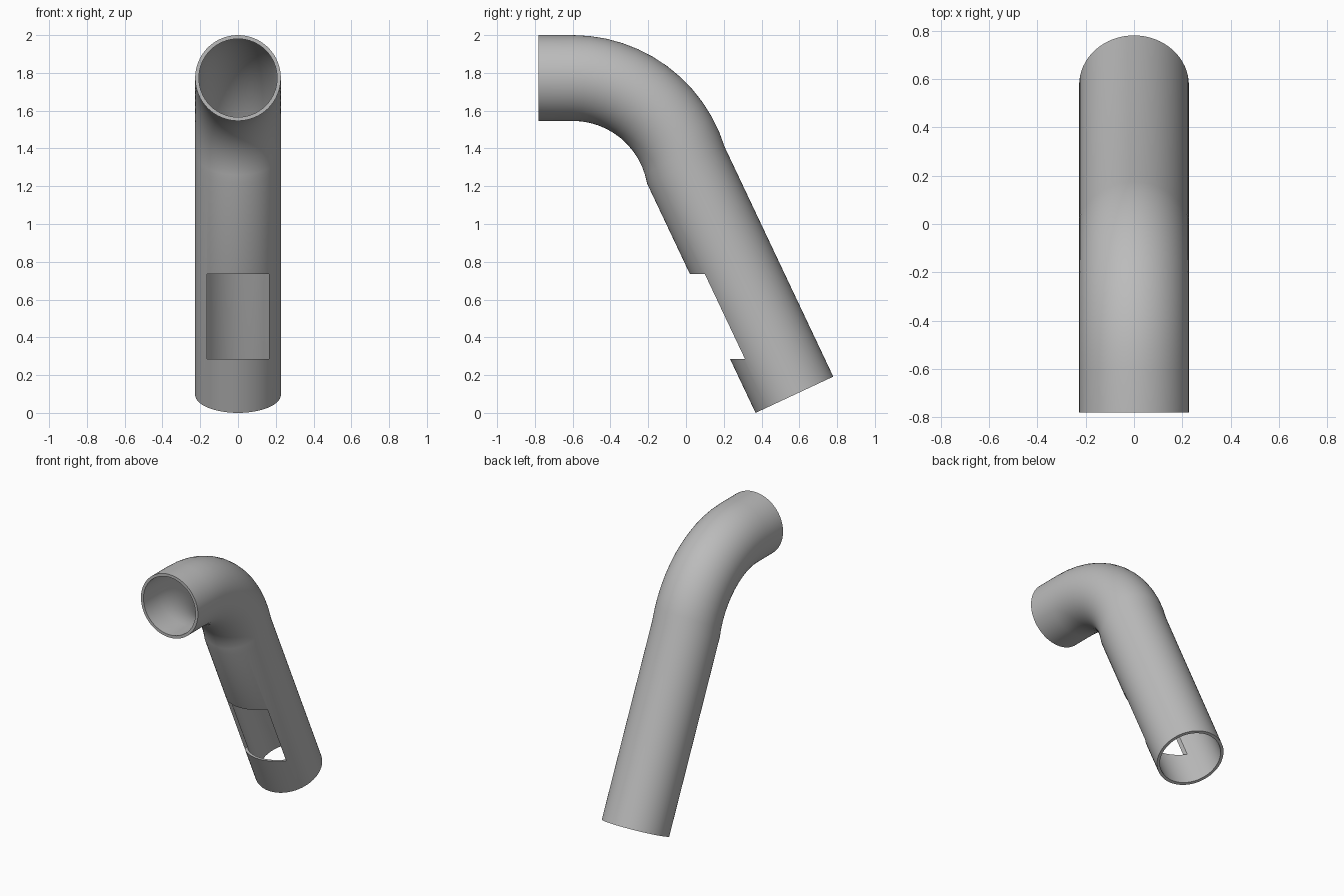
import bpy, bmesh, math
from mathutils import Vector

if "Cube" in bpy.data.objects:
    bpy.data.objects.remove(bpy.data.objects["Cube"], do_unlink=True)

OUTER, INNER, SIDES, BEND_STEPS = 0.227, 0.207, 64, 12
TILT = math.radians(65)

# Plain grey metal
grey = bpy.data.materials.new("plain_grey")
grey.use_nodes = True
colour = (0.5, 0.5, 0.5, 1)
grey.diffuse_color = colour
grey.node_tree.nodes["Principled BSDF"].inputs["Base Color"].default_value = colour


def new_object(name, bm):
    bmesh.ops.recalc_face_normals(bm, faces=bm.faces)
    mesh = bpy.data.meshes.new(name)
    bm.to_mesh(mesh)
    bm.free()
    obj = bpy.data.objects.new(name, mesh)
    bpy.context.collection.objects.link(obj)
    return obj


# Centre line: level mouth, swept bend, then a straight sloping leg
stations = [(-0.78, 1.773, 0)]
for i in range(BEND_STEPS + 1):
    t = i / BEND_STEPS
    a = math.radians(75.3) * t
    stations.append((-0.6 + 0.62 * math.sin(a), 1.773 - 0.62 * (1 - math.cos(a)), TILT * t))
stations.append((0.574, 0.096, TILT))


def ring(bm, station, radius):
    y, z, tilt = station
    up = Vector((0, math.sin(tilt), math.cos(tilt)))
    verts = []
    for i in range(SIDES):
        a = math.tau * i / SIDES
        offset = Vector((math.cos(a), 0, 0)) + up * math.sin(a)
        verts.append(bm.verts.new(Vector((0, y, z)) + offset * radius))
    return verts


# Hollow pipe: outer wall out, inner wall back, closed by the two rims
bm = bmesh.new()
loops = [ring(bm, s, OUTER) for s in stations]
loops += [ring(bm, s, INNER) for s in reversed(stations)]
for k, a in enumerate(loops):
    b = loops[(k + 1) % len(loops)]
    for i in range(SIDES):
        j = (i + 1) % SIDES
        bm.faces.new((a[i], a[j], b[j], b[i]))
pipe = new_object("bent_pipe", bm)
pipe.data.materials.append(grey)

# Rectangular window cut through the front wall of the leg
bm = bmesh.new()
bmesh.ops.create_cube(bm, size=1)
bmesh.ops.scale(bm, vec=(0.33, 0.88, 0.45), verts=bm.verts)
bmesh.ops.translate(bm, vec=(0, -0.06, 0.51), verts=bm.verts)
cutter = new_object("window_cutter", bm)
cutter.hide_render = True

cut = pipe.modifiers.new("window", "BOOLEAN")
cut.operation = "DIFFERENCE"
cut.solver = "EXACT"
cut.object = cutter
bpy.ops.object.select_all(action="DESELECT")
pipe.select_set(True)
bpy.context.view_layer.objects.active = pipe
bpy.ops.object.modifier_apply(modifier=cut.name)
bpy.data.objects.remove(cutter, do_unlink=True)

bpy.ops.object.shade_smooth_by_angle(angle=math.radians(35))
